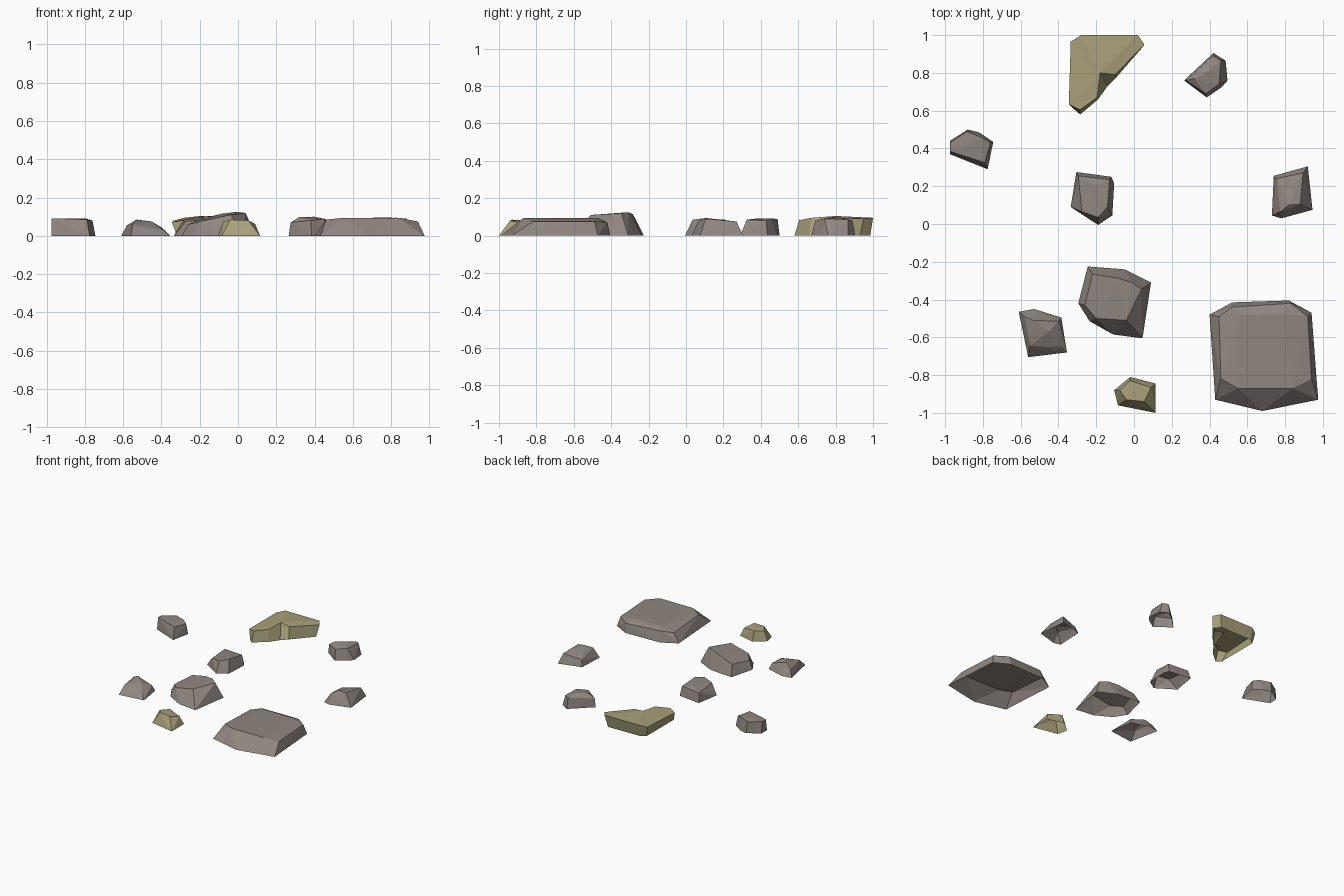
import bpy, bmesh


def material(name, rgb):
    m = bpy.data.materials.new(name)
    m.diffuse_color = (*rgb, 1)
    return m


GREY = material("grey brown stone", (0.28, 0.24, 0.215))
MOSS = material("olive stone", (0.39, 0.35, 0.195))


def finish(name, bm, mat):
    bmesh.ops.recalc_face_normals(bm, faces=bm.faces)
    # rocks are hollow shells: remove the face lying on the ground
    floor = [f for f in bm.faces if all(abs(v.co.z) < 1e-5 for v in f.verts)]
    bmesh.ops.delete(bm, geom=floor, context='FACES')
    me = bpy.data.meshes.new(name)
    bm.to_mesh(me)
    bm.free()
    me.materials.append(mat)
    bpy.context.collection.objects.link(bpy.data.objects.new(name, me))


def rock(name, base, top, mat=GREY):
    """Faceted rock: hull of a ground outline and a few crown points."""
    bm = bmesh.new()
    for x, y in base:
        bm.verts.new((x, y, 0))
    for p in top:
        bm.verts.new(p)
    r = bmesh.ops.convex_hull(bm, input=bm.verts)
    junk = {v for v in r['geom_interior'] + r['geom_unused']
            if isinstance(v, bmesh.types.BMVert)}
    bmesh.ops.delete(bm, geom=list(junk), context='VERTS')
    finish(name, bm, mat)


def ring_rock(name, base, top, mat):
    """Concave rock: matching ground and crown rings joined by side walls."""
    bm = bmesh.new()
    lo = [bm.verts.new((x, y, 0)) for x, y in base]
    hi = [bm.verts.new(p) for p in top]
    n = len(lo)
    for i in range(n):
        j = (i + 1) % n
        bm.faces.new((lo[i], lo[j], hi[j], hi[i]))
    cap = bm.faces.new(hi)
    floor = bm.faces.new(lo[::-1])
    bmesh.ops.recalc_face_normals(bm, faces=bm.faces)
    bm.faces.remove(floor)
    bmesh.ops.triangulate(bm, faces=[cap])
    finish(name, bm, mat)


# broad flat slab
rock("large_slab",
     [(.40, -.48), (.52, -.415), (.82, -.405), (.94, -.47), (.975, -.93), (.68, -.99), (.43, -.93)],
     [(.45, -.49, .068), (.52, -.44, .08), (.79, -.475, .095), (.83, -.42, .07), (.92, -.49, .075),
      (.94, -.82, .075), (.84, -.87, .094), (.55, -.87, .094), (.46, -.82, .085), (.56, -.48, .094)])
# tallest mid boulder
rock("medium_boulder",
     [(-.245, -.225), (-.05, -.24), (.09, -.31), (.045, -.605), (-.11, -.585), (-.235, -.515), (-.295, -.42)],
     [(-.04, -.51, .11), (.04, -.345, .12), (-.01, -.31, .125), (-.09, -.285, .115),
      (-.22, -.265, .08), (-.26, -.43, .06), (-.2, -.5, .075)])
# small stones
rock("centre_stone",
     [(-.305, .275), (-.12, .25), (-.105, .215), (-.115, .045), (-.19, -.005), (-.335, .09)],
     [(-.295, .255, .07), (-.205, .205, .085), (-.13, .235, .075), (-.14, .09, .092),
      (-.19, .035, .085), (-.275, .065, .075)])
rock("right_stone",
     [(.74, .255), (.92, .305), (.945, .075), (.78, .03), (.73, .045)],
     [(.755, .24, .05), (.895, .27, .075), (.88, .105, .09), (.82, .1, .095), (.775, .065, .075)])
rock("back_right_stone",
     [(.265, .76), (.42, .905), (.485, .865), (.495, .76), (.465, .725), (.385, .67)],
     [(.275, .76, .07), (.42, .89, .08), (.46, .865, .085), (.395, .81, .1), (.32, .77, .098),
      (.45, .74, .09), (.38, .69, .08)])
rock("left_stone",
     [(-.975, .44), (-.88, .5), (-.82, .485), (-.745, .435), (-.775, .29), (-.975, .37)],
     [(-.975, .385, .092), (-.975, .43, .09), (-.885, .49, .088), (-.8, .455, .092),
      (-.76, .43, .08), (-.79, .325, .085)])
rock("front_left_stone",
     [(-.61, -.465), (-.53, -.45), (-.385, -.495), (-.355, -.68), (-.56, -.705)],
     [(-.58, -.49, .055), (-.53, -.51, .085), (-.45, -.57, .075), (-.55, -.645, .06),
      (-.4, -.515, .045), (-.39, -.65, .03)])
rock("small_olive_stone",
     [(-.105, -.88), (-.02, -.81), (.115, -.845), (.115, -1), (-.085, -.96)],
     [(-.075, -.88, .075), (-.02, -.83, .078), (.09, -.865, .062), (.055, -.94, .08), (-.04, -.93, .085)],
     MOSS)
# wedge shaped rock with a notch in its long side
ring_rock("olive_wedge_rock",
          [(-.32, .95), (-.28, .98), (0, .985), (.04, .93), (-.095, .775), (-.14, .73),
           (-.19, .66), (-.285, .58), (-.32, .61)],
          [(-.335, .965, .08), (-.28, 1, .095), (.02, 1, .095), (.055, .95, .09), (-.1, .79, .095),
           (-.18, .80, .105), (-.195, .67, .095), (-.285, .605, .082), (-.345, .635, .072)],
          MOSS)
